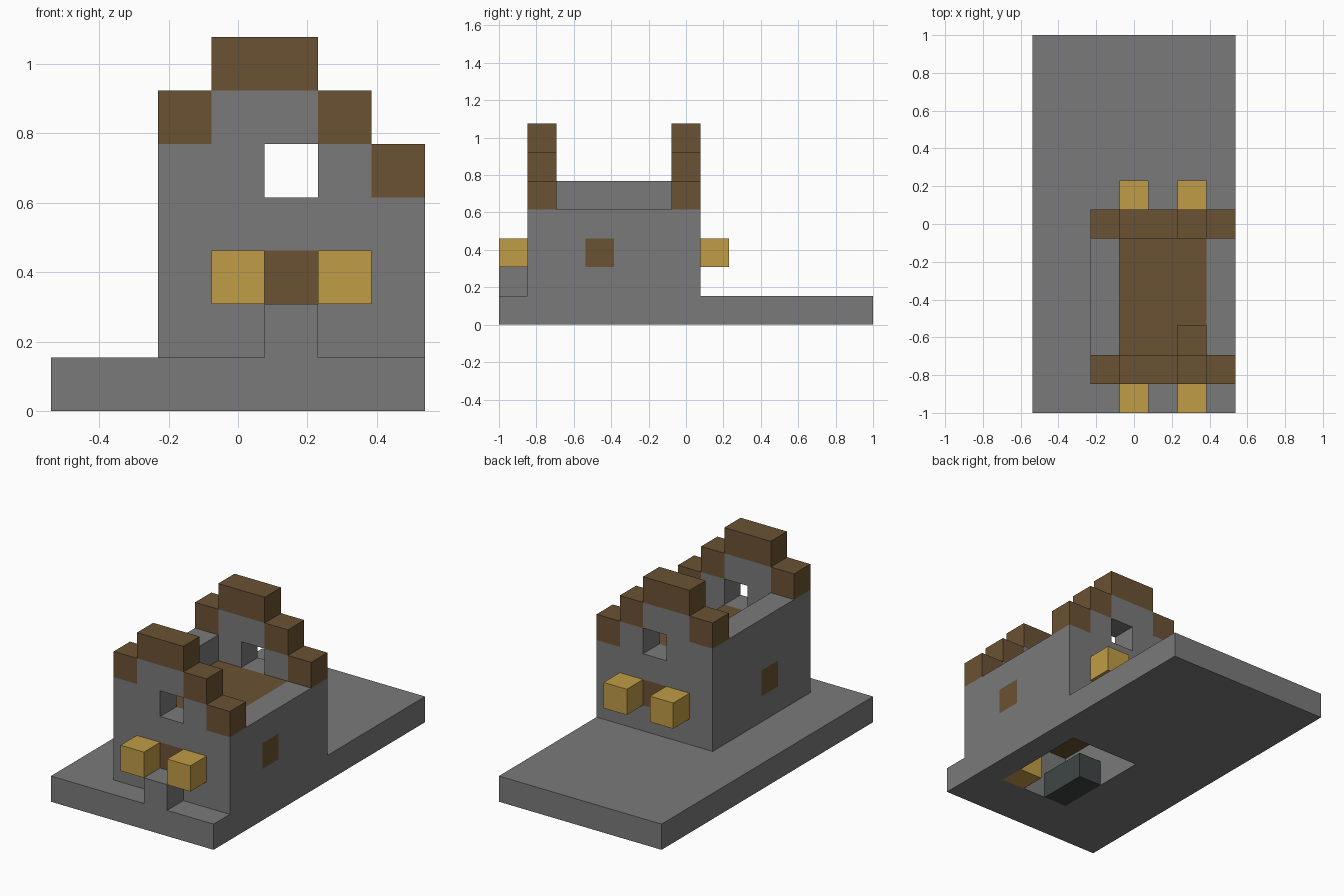
import bpy
import bmesh
from mathutils import Vector
from itertools import product

cube = bpy.data.objects.get("Cube")
if cube:
    bpy.data.objects.remove(cube, do_unlink=True)

# The model sits on a block grid: 7 wide, 13 deep, 7 high
U = 2 / 13
ORIGIN = Vector((-3.5 * U, -1, 0))


def material(name, rgb):
    m = bpy.data.materials.new(name)
    m.use_nodes = True
    m.diffuse_color = (*rgb, 1)
    bsdf = m.node_tree.nodes["Principled BSDF"]
    bsdf.inputs["Base Color"].default_value = (*rgb, 1)
    bsdf.inputs["Roughness"].default_value = 0.9
    return m


STONE = material("stone grey", (0.195, 0.195, 0.195))
WOOD = material("wood brown", (0.147, 0.084, 0.033))
LAMP = material("lamp yellow", (0.527, 0.332, 0.06))
SLATE = material("dark slate", (0.05, 0.06, 0.06))


def block(x, y, z):
    """Set of grid cells; each argument is an inclusive (first, last) pair or a single cell."""
    spans = [(s, s) if isinstance(s, int) else s for s in (x, y, z)]
    return set(product(*(range(a, b + 1) for a, b in spans)))


def build(name, cells, mat):
    """Make one mesh from the outer faces of a set of cells."""
    bm = bmesh.new()
    verts = {}

    def vert(p):
        if p not in verts:
            verts[p] = bm.verts.new(ORIGIN + Vector(p) * U)
        return verts[p]

    for cell in sorted(cells):
        for axis in range(3):
            for side in (0, 1):
                near = list(cell)
                near[axis] += 2 * side - 1
                if tuple(near) in cells:
                    continue
                ring = []
                for du, dv in ((0, 0), (1, 0), (1, 1), (0, 1)):
                    p = list(cell)
                    p[axis] += side
                    p[(axis + 1) % 3] += du
                    p[(axis + 2) % 3] += dv
                    ring.append(vert(tuple(p)))
                bm.faces.new(ring if side else ring[::-1])
    mesh = bpy.data.meshes.new(name)
    bm.to_mesh(mesh)
    bm.free()
    mesh.materials.append(mat)
    obj = bpy.data.objects.new(name, mesh)
    bpy.context.collection.objects.link(obj)
    return obj


# Ground slab, open under the room
build("ground_slab", block((0, 6), (0, 12), 0) - block((3, 5), (2, 5), 0), STONE)
build("door_step", block(4, 0, 1), STONE)

# Side walls, each with one wooden beam end
build("left_wall", block(6, (2, 5), (1, 3)) - block(6, 3, 2), STONE)
build("right_wall", block(2, (2, 5), (1, 4)) - block(2, 3, 2), STONE)
for name, x in (("left_beam_end", 6), ("right_beam_end", 2)):
    build(name, block(x, 3, 2), WOOD)

# Stepped gable walls with window, beam end, coping blocks and lamps
COPING = {2: 5, 3: 6, 4: 6, 5: 5, 6: 4}
for side, y, outside in (("front", 1, 0), ("back", 6, 7)):
    wall, coping = set(), set()
    for x, top in COPING.items():
        wall |= block(x, y, (1, top - 1))
        coping |= block(x, y, top)
    wall -= block(4, y, 4) | block(4, y, 2)
    build(side + "_gable", wall, STONE)
    build(side + "_coping", coping, WOOD)
    build(side + "_beam_end", block(4, y, 2), WOOD)
    for which, x in (("right", 3), ("left", 5)):
        build(f"{side}_{which}_lamp", block(x, outside, 2), LAMP)

# Upper floor with a hatch recess
build("upper_floor", block((3, 5), (2, 5), (2, 3)) - block(5, 2, 3), WOOD)

# Furniture in the lower room
build("bench", block(3, (2, 3), 0), SLATE)
build("floor_lamp", block(5, 2, 0), LAMP)
